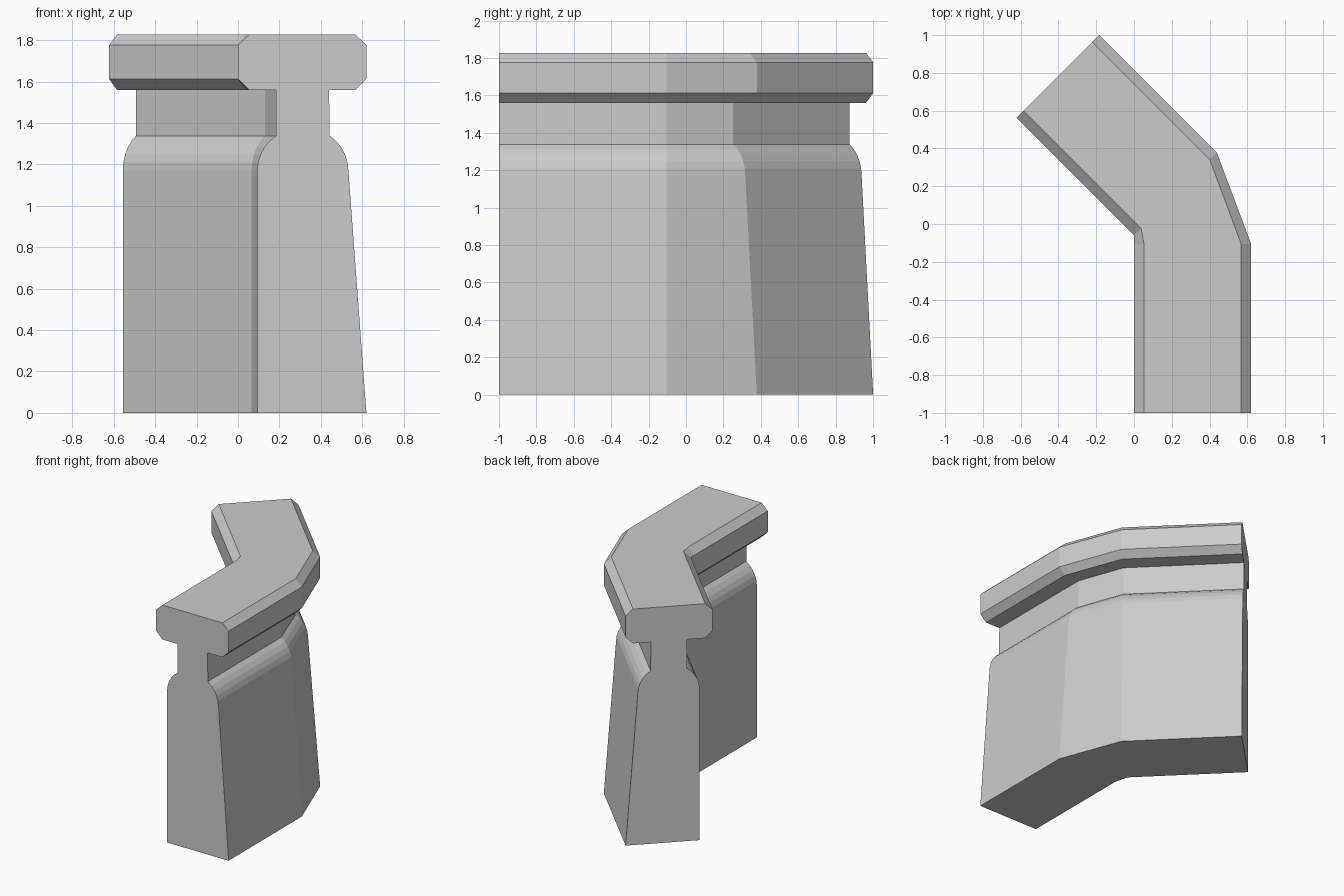
import bpy, bmesh
from math import sin, cos, radians

if "Cube" in bpy.data.objects:
    bpy.data.objects.remove(bpy.data.objects["Cube"])


def shoulder(edge_x, direction, steps=5, radius=0.2, sweep=57, top=1.338):
    """Rounded shoulder from the wall face up to the neck."""
    base = top - radius * sin(radians(sweep))
    return [(edge_x + direction * radius * (1 - cos(radians(sweep * i / steps))),
             base + radius * sin(radians(sweep * i / steps)))
            for i in range(steps + 1)]


# Cross-section (distance from inner face, height): wall, neck and coping
inner = [(0.093, 0)] + shoulder(0.093, 1) + [
    (0.184, 1.56), (0.053, 1.56), (0, 1.612), (0, 1.776), (0.053, 1.826)]
outer = [(0.62, 0)] + shoulder(0.533, -1) + [
    (0.44, 1.56), (0.567, 1.56), (0.62, 1.612), (0.62, 1.776), (0.567, 1.826)]
profile = outer + inner[::-1]

# Stations along the bend: inner-face origin and heading of the section
stations = [(0, -1, 0), (0, -0.105, 0), (0, -0.06, 45), (-0.622, 0.562, 45)]

bm = bmesh.new()
rings = []
for ox, oy, angle in stations:
    c, s = cos(radians(angle)), sin(radians(angle))
    rings.append([bm.verts.new((ox + d * c, oy + d * s, z)) for d, z in profile])

# Sides between stations, then flat ends
n = len(profile)
for a, b in zip(rings, rings[1:]):
    for i in range(n):
        j = (i + 1) % n
        bm.faces.new((a[i], a[j], b[j], b[i]))
bm.faces.new(rings[0])
bm.faces.new(rings[-1])
bmesh.ops.recalc_face_normals(bm, faces=bm.faces)

mesh = bpy.data.meshes.new("bent_parapet_wall")
bm.to_mesh(mesh)
bm.free()
wall = bpy.data.objects.new("bent_parapet_wall", mesh)
bpy.context.collection.objects.link(wall)
